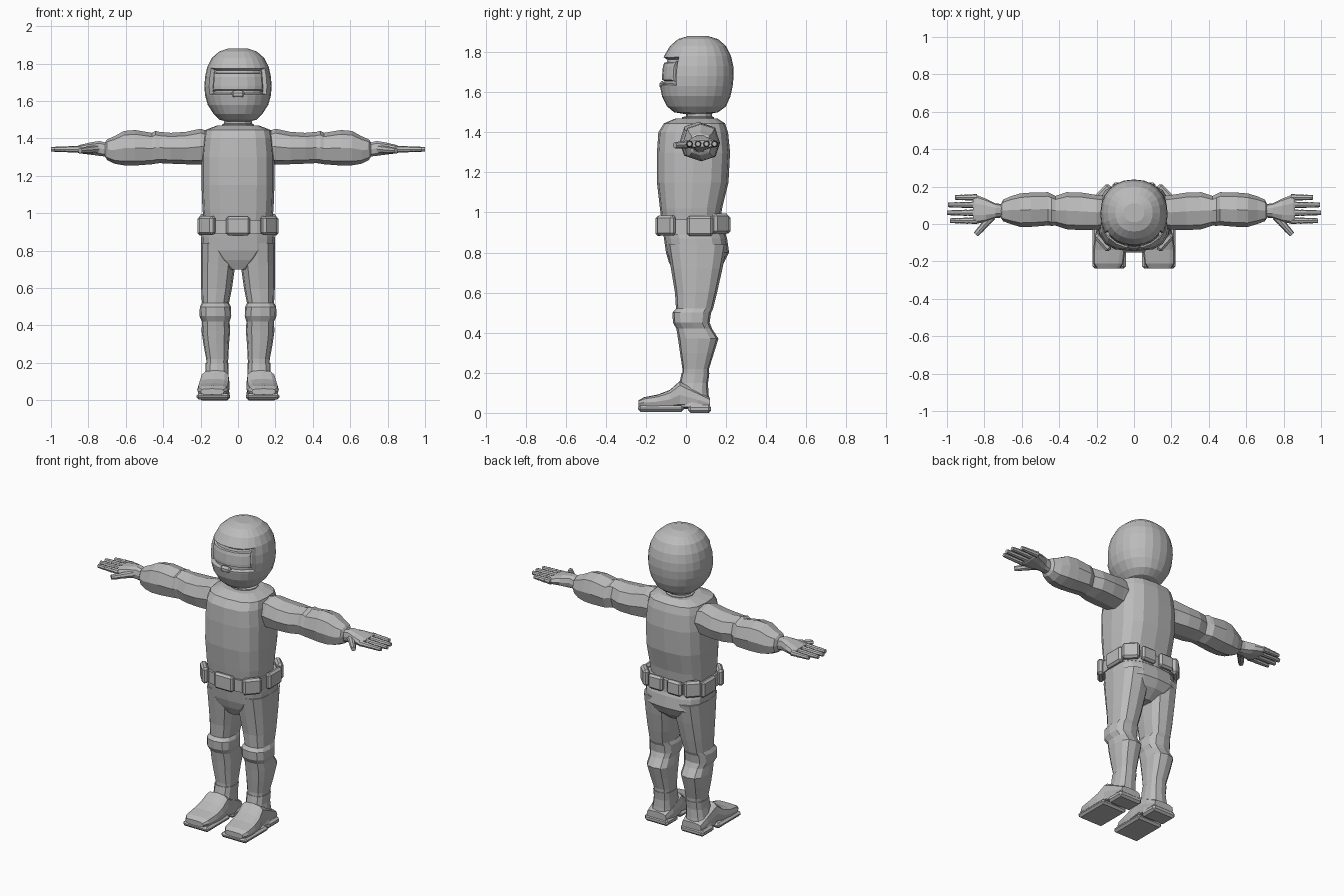
import bpy
import bmesh
from math import cos, sin, tau, copysign, radians
from mathutils import Matrix, Vector

cube = bpy.data.objects.get("Cube")
if cube:
    bpy.data.objects.remove(cube, do_unlink=True)

grey = bpy.data.materials.new("plain grey")
grey.use_nodes = True
shade = (.5, .5, .5, 1)
grey.diffuse_color = shade
grey.node_tree.nodes["Principled BSDF"].inputs["Base Color"].default_value = shade


def finish(name, bm, mirror=False):
    """Turn a bmesh into a flat-shaded object, optionally mirrored across x."""
    bmesh.ops.recalc_face_normals(bm, faces=bm.faces[:])
    mesh = bpy.data.meshes.new(name)
    bm.to_mesh(mesh)
    bm.free()
    mesh.materials.append(grey)
    obj = bpy.data.objects.new(name, mesh)
    bpy.context.collection.objects.link(obj)
    if mirror:
        obj.modifiers.new("Mirror", 'MIRROR').use_mirror_merge = False
    return obj


def loft(axis, rings, sides=12, power=2.5):
    """Skin rounded-box sections given as (position, a_min, a_max, b_min, b_max)."""
    bm = bmesh.new()
    loops = []
    for t, a0, a1, b0, b1 in rings:
        loop = []
        for i in range(sides):
            angle = tau * i / sides
            ca, sa = cos(angle), sin(angle)
            a = (a0 + a1 + (a1 - a0) * copysign(abs(ca) ** (2 / power), ca)) / 2
            b = (b0 + b1 + (b1 - b0) * copysign(abs(sa) ** (2 / power), sa)) / 2
            point = {'X': (t, a, b), 'Y': (a, t, b), 'Z': (a, b, t)}[axis]
            loop.append(bm.verts.new(point))
        loops.append(loop)
    for low, high in zip(loops, loops[1:]):
        for i in range(sides):
            j = (i + 1) % sides
            bm.faces.new((low[i], low[j], high[j], high[i]))
    bm.faces.new(loops[0])
    bm.faces.new(loops[-1])
    bmesh.ops.recalc_face_normals(bm, faces=bm.faces[:])
    return bm


def centred(rows):
    """Expand (z, half_width, y_min, y_max) rows into symmetric sections."""
    return [(z, -w, w, y0, y1) for z, w, y0, y1 in rows]


def box(name, centre, size, turn=0, mirror=False, bevel=.012):
    bm = bmesh.new()
    bmesh.ops.create_cube(bm, size=1, matrix=Matrix.Diagonal((*size, 1)))
    bmesh.ops.bevel(bm, geom=bm.edges[:], offset=bevel, segments=1, affect='EDGES')
    place = Matrix.Translation(centre) @ Matrix.Rotation(radians(turn), 4, 'Z')
    bm.transform(place)
    return finish(name, bm, mirror)


def digit(name, start, end, radius):
    """A jointed finger: tapered segments with a slight step at each knuckle."""
    start, end = Vector(start), Vector(end)
    length = (end - start).length
    bm = bmesh.new()
    turn = (end - start).to_track_quat('Z', 'Y').to_matrix().to_4x4()
    for k in range(3):
        middle = start.lerp(end, (k + .5) / 3)
        r = radius * (1 - k * .1)
        bmesh.ops.create_cone(bm, cap_ends=True, segments=8, radius1=r, radius2=r * .8,
                              depth=length / 3, matrix=Matrix.Translation(middle) @ turn)
    finish(name, bm, True)


# Helmet with a recessed eye opening and a raised goggle lens
helmet = loft('Z', centred([
    (1.49, .06, 0, .11), (1.5, .1, -.06, .16), (1.53, .13, -.095, .2),
    (1.58, .162, -.12, .222), (1.63, .176, -.13, .233), (1.68, .18, -.13, .238),
    (1.73, .176, -.125, .236), (1.78, .165, -.11, .225), (1.83, .14, -.08, .2),
    (1.865, .1, -.04, .16), (1.88, .055, .01, .11)]), sides=24, power=2.2)
opening = [f for f in helmet.faces
           if f.calc_center_median().y < -.04 and 1.63 < f.calc_center_median().z < 1.78]
bmesh.ops.inset_region(helmet, faces=opening, thickness=.006, depth=0)
bmesh.ops.inset_region(helmet, faces=opening, thickness=.006, depth=-.022)
bmesh.ops.inset_region(helmet, faces=opening, thickness=.014, depth=0)
bmesh.ops.inset_region(helmet, faces=opening, thickness=.006, depth=.012)
finish("helmet", helmet)

# Nose guard and neck
box("nose_guard", (0, -.118, 1.635), (.07, .03, .04))
finish("neck", loft('Z', centred([
    (1.44, .085, -.02, .14), (1.475, .085, -.02, .14), (1.48, .075, 0, .13),
    (1.52, .075, 0, .13)]), power=2))

# Torso and hips
finish("torso", loft('Z', centred([
    (.94, .18, -.12, .17), (1.02, .19, -.13, .18), (1.15, .195, -.145, .212),
    (1.3, .195, -.145, .22), (1.4, .185, -.138, .21), (1.445, .175, -.11, .195),
    (1.47, .11, -.05, .155)]), sides=16, power=2.9))
finish("hips", loft('Z', centred([
    (.7, .05, -.06, .13), (.75, .13, -.085, .19), (.8, .197, -.1, .215),
    (.87, .197, -.11, .205), (.95, .185, -.12, .175)]), sides=16, power=2.9))

# Belt, buckle and pouches
finish("belt", loft('Z', centred([
    (.89, .198, -.135, .2), (.965, .195, -.135, .195)]), sides=16, power=2.9))
box("buckle", (0, -.135, .932), (.13, .035, .1))
box("front_pouch", (.165, -.098, .935), (.11, .04, .1), 48, True)
box("side_pouch", (.2, .07, .932), (.035, .13, .1), 0, True)
box("back_corner_pouch", (.165, .17, .945), (.1, .04, .1), -45, True)
box("back_pouch", (.065, .205, .94), (.1, .035, .09), 0, True)

# Legs with knee pads and calves
finish("leg", loft('Z', [
    (.15, .06, .165, -.02, .11), (.22, .052, .17, -.018, .115),
    (.3, .048, .185, -.03, .14), (.37, .042, .195, -.04, .162),
    (.42, .045, .192, -.048, .13), (.45, .036, .206, -.065, .118),
    (.5, .038, .204, -.068, .125), (.52, .048, .193, -.05, .135),
    (.6, .032, .197, -.055, .155), (.72, .015, .199, -.075, .182),
    (.84, .008, .198, -.095, .205)], power=2.7), True)

# Boots: shaft, foot and sole
finish("boot_shaft", loft('Z', [
    (.03, .046, .2, -.06, .12), (.1, .05, .182, -.05, .112),
    (.15, .052, .173, -.032, .11), (.2, .05, .173, -.022, .117)], power=2.7), True)
finish("boot_foot", loft('Y', [
    (-.238, .075, .2, .03, .062), (-.21, .056, .217, .025, .078),
    (-.14, .048, .218, .02, .092), (-.08, .045, .212, .02, .115),
    (-.03, .045, .2, .02, .16), (.06, .045, .195, .02, .11),
    (.12, .055, .19, .02, .075)], power=3.5), True)
box("boot_sole", (.133, -.125, .021), (.178, .228, .032), 0, True)
box("boot_heel", (.125, .068, .02), (.162, .115, .04), 0, True)

# Arms with an elbow groove and cuff
finish("arm", loft('X', [
    (.14, -.02, .15, 1.28, 1.43), (.2, -.03, .155, 1.26, 1.452),
    (.28, -.033, .168, 1.262, 1.435), (.36, -.028, .17, 1.265, 1.43),
    (.42, -.008, .15, 1.268, 1.435), (.44, -.01, .16, 1.265, 1.44),
    (.46, -.008, .17, 1.262, 1.43), (.55, -.015, .168, 1.255, 1.445),
    (.61, -.015, .163, 1.256, 1.44), (.66, 0, .148, 1.265, 1.412),
    (.7, .015, .13, 1.285, 1.395), (.71, .03, .11, 1.3, 1.38)], sides=8), True)

# Hands
finish("palm", loft('X', [
    (.69, .035, .105, 1.3, 1.375), (.74, .032, .11, 1.305, 1.388),
    (.79, .012, .135, 1.312, 1.38), (.85, 0, .158, 1.32, 1.365),
    (.86, .008, .15, 1.325, 1.36)], sides=10), True)
for finger, y, tip in (("little", .142, .957), ("ring", .102, .995),
                       ("middle", .06, 1), ("index", .018, .985)):
    digit(finger + "_finger", (.84, y, 1.342), (tip, y, 1.342), .019)
digit("thumb", (.76, .04, 1.342), (.845, -.056, 1.335), .023)
